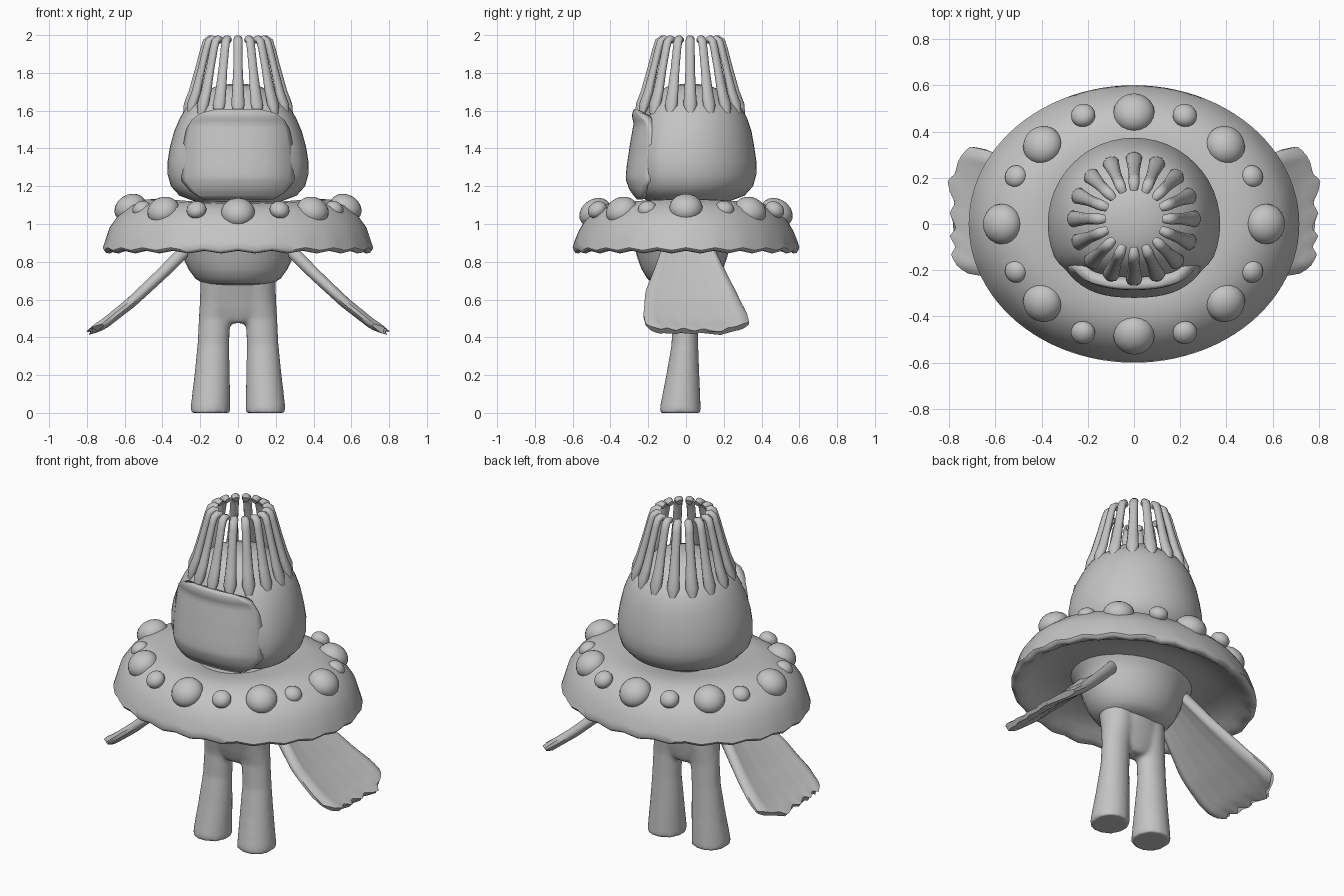
import bpy, bmesh, math
from mathutils import Vector, Matrix

if "Cube" in bpy.data.objects:
    bpy.data.objects.remove(bpy.data.objects["Cube"])

grey = bpy.data.materials.new("plain grey")
grey.diffuse_color = (0.55, 0.55, 0.55, 1)
grey.use_nodes = True
grey.node_tree.nodes["Principled BSDF"].inputs["Base Color"].default_value = grey.diffuse_color


def finish(name, bm, angle=50):
    bmesh.ops.recalc_face_normals(bm, faces=bm.faces)
    me = bpy.data.meshes.new(name)
    bm.to_mesh(me)
    bm.free()
    ob = bpy.data.objects.new(name, me)
    bpy.context.collection.objects.link(ob)
    me.materials.append(grey)
    bpy.ops.object.select_all(action='DESELECT')
    ob.select_set(True)
    bpy.context.view_layer.objects.active = ob
    bpy.ops.object.shade_smooth_by_angle(angle=math.radians(angle))
    return ob


def skin_rings(bm, rings, closed=False):
    """Join rings of points with quads; cap the ends unless closed."""
    vr = [[bm.verts.new(p) for p in r] for r in rings]
    n = len(vr[0])
    pairs = list(zip(vr, vr[1:])) + ([(vr[-1], vr[0])] if closed else [])
    for a, b in pairs:
        for i in range(n):
            bm.faces.new((a[i], a[(i + 1) % n], b[(i + 1) % n], b[i]))
    if not closed:
        bm.faces.new(vr[0])
        bm.faces.new(vr[-1])


def ellipse(cx, cy, z, rx, ry, n=32):
    return [Vector((cx + rx * math.cos(2 * math.pi * i / n),
                    cy + ry * math.sin(2 * math.pi * i / n), z)) for i in range(n)]


def lerp_table(t, table):
    for (a, va), (b, vb) in zip(table, table[1:]):
        if t <= b:
            return va + (vb - va) * max(0, (t - a) / (b - a))
    return table[-1][1]


# Head: round bell with a flattened front
bm = bmesh.new()
profile = [(.20, 1.09), (.23, 1.12), (.31, 1.15), (.355, 1.20), (.372, 1.26), (.373, 1.33),
           (.36, 1.41), (.338, 1.49), (.308, 1.56), (.272, 1.62), (.225, 1.66),
           (.17, 1.705), (.10, 1.735), (.03, 1.742)]
rings = []
for r, z in profile:
    ring = ellipse(0, .02 * min(1, max(0, (z - 1.4) / .2)), z, r, r, 48)
    for p in ring:
        if p.y < -.15:
            p.y = -.15 + (p.y + .15) * .62
    rings.append(ring)
skin_rings(bm, rings)
finish("head", bm)

# Face mask: curved plate with an overhanging brow, flush at the cheeks
bm = bmesh.new()
N = 24
half_width = [(1.13, .19), (1.17, .25), (1.23, .30), (1.32, .30), (1.42, .29), (1.50, .275),
              (1.555, .245), (1.59, .19), (1.61, .11)]
front_y = [(1.13, -.26), (1.18, -.30), (1.24, -.32), (1.30, -.315), (1.42, -.297), (1.53, -.278),
           (1.58, -.288), (1.61, -.275)]
grid = []
for j in range(N + 1):
    z = 1.13 + .48 * j / N
    row = []
    for i in range(N + 1):
        u = i / N * 2 - 1
        x = u * lerp_table(z, half_width)
        y = lerp_table(z, front_y) + .55 * x * x + 9.5 * x ** 4
        row.append(bm.verts.new((x, y, z)))
    grid.append(row)
for j in range(N):
    for i in range(N):
        bm.faces.new((grid[j][i], grid[j][i + 1], grid[j + 1][i + 1], grid[j + 1][i]))
mask = finish("face_mask", bm)
mod = mask.modifiers.new("thickness", 'SOLIDIFY')
mod.thickness = .05
mod.offset = -1 if mask.data.polygons[0].normal.y < 0 else 1

# Crown: ring of prongs bending inward at the top
bm = bmesh.new()
path = [(.278, 1.58, .020, .014), (.264, 1.63, .036, .025), (.239, 1.70, .031, .023),
        (.209, 1.82, .025, .019), (.181, 1.93, .024, .018), (.168, 1.968, .024, .019),
        (.150, 1.981, .023, .019), (.128, 1.972, .018, .018)]
for k in range(16):
    a = math.pi * 2 * k / 16
    out, side = Vector((math.cos(a), math.sin(a), 0)), Vector((-math.sin(a), math.cos(a), 0))
    rings = []
    for i, (r, z, w, d) in enumerate(path):
        p, q = path[max(i - 1, 0)], path[min(i + 1, len(path) - 1)]
        along = (out * (q[0] - p[0]) + Vector((0, 0, q[1] - p[1]))).normalized()
        depth = along.cross(side)
        c = out * r + Vector((0, .022, z))
        rings.append([c + side * w * math.cos(t * math.pi / 5) + depth * d * math.sin(t * math.pi / 5)
                      for t in range(10)])
    skin_rings(bm, rings)
finish("crown_prongs", bm)

# Collar: thick oval brim, slightly higher at the sides, with a wavy lower lip
bm = bmesh.new()
section = [(.30, 1.085), (.42, 1.10), (.55, 1.112), (.68, 1.108), (.80, 1.075), (.89, 1.02),
           (.95, .96), (.985, .90), (1.0, .868), (.985, .854), (.955, .851), (.91, .865),
           (.85, .895), (.77, .925), (.66, .945), (.55, .948), (.42, .935), (.30, .92)]
rings = []
for f, z in section:
    ring = ellipse(0, 0, z, .715 * f, .6 * f, 96)
    for i, p in enumerate(ring):
        a = 2 * math.pi * i / 96
        if z > .95:
            p.z += .022 * math.cos(a) ** 2
        if f > .94 and z < .91:
            p.z += .007 * math.cos(24 * a)
    rings.append(ring)
skin_rings(bm, rings, closed=True)
finish("collar", bm)

# Beads: alternating large and small flattened balls seated on the slope
beads = [(.57, 0, 1.085, .088), (.395, .34, 1.07, .087), (0, .48, 1.06, .09),
         (.51, .205, 1.08, .05), (.22, .47, 1.075, .053)]
bm = bmesh.new()
for x, y, z, r in beads:
    for sx in ((1, -1) if x else (1,)):
        for sy in ((1, -1) if y else (1,)):
            normal = Vector((sx * x * .9, sy * y * 1.25, .9))
            tilt = normal.to_track_quat('Z', 'Y').to_matrix().to_4x4()
            bmesh.ops.create_uvsphere(bm, u_segments=20, v_segments=12, radius=r,
                                      matrix=Matrix.Translation((sx * x, sy * y, z)) @ tilt
                                      @ Matrix.Diagonal((1, 1, .8, 1)))
finish("collar_beads", bm)

# Body: rounded bowl flaring into the underside of the collar
bm = bmesh.new()
skin_rings(bm, [ellipse(0, -.02, z, rx, ry) for z, rx, ry in
                [(.675, .12, .09), (.683, .18, .145), (.71, .225, .185), (.76, .262, .215),
                 (.82, .29, .237), (.87, .305, .25), (.91, .325, .265), (.945, .36, .29),
                 (1.0, .3, .24), (1.12, .22, .2)]])
finish("body", bm)

# Legs: two flared columns fused to the hips
bm = bmesh.new()
for s in (1, -1):
    skin_rings(bm, [ellipse(s * cx, cy, z, rx, ry, 24) for z, cx, cy, rx, ry in
                    [(0, .146, -.03, .106, .11), (.03, .146, -.03, .105, .108),
                     (.2, .137, -.017, .094, .088), (.36, .131, -.006, .084, .071),
                     (.5, .124, -.005, .084, .069), (.6, .112, -.01, .09, .085),
                     (.72, .105, -.02, .095, .105)]])
skin_rings(bm, [ellipse(0, cy, z, rx, ry) for z, cy, rx, ry in
                [(.475, -.005, .07, .045), (.5, -.005, .13, .06), (.55, -.008, .185, .075),
                 (.62, -.012, .2, .092), (.72, -.02, .2, .115)]])
legs = finish("legs", bm)
mod = legs.modifiers.new("fuse", 'REMESH')
mod.mode = 'VOXEL'
mod.voxel_size = .012
mod.use_smooth_shade = True
mod = legs.modifiers.new("soften", 'SMOOTH')
mod.factor = .5
mod.iterations = 5

# Arms: fins with thick rims, widening to a scalloped end
edge = [(0, .86), (.04, .93), (.13, .985), (.19, .945), (.27, 1.0), (.34, .945), (.45, 1.0),
        (.54, .955), (.62, 1.0), (.70, 1.02), (.77, .95), (.86, .93), (.93, .89), (1, .84)]
run_x = [(0, .25), (.3, .405), (.6, .565), (.85, .71), (1, .79), (1.05, .81)]
run_z = [(0, .89), (.3, .735), (.6, .585), (.85, .47), (1, .425), (1.05, .415)]
low_y = [(0, -.12), (.25, -.165), (.5, -.215), (.75, -.225), (1, -.20)]
high_y = [(0, .14), (.25, .20), (.5, .265), (.75, .325), (1, .35)]
half_thick = [(0, .010), (.03, .024), (.08, .032), (.15, .027), (.3, .021), (.5, .019)]
U, V = 16, 40
for name, s in (("right_arm", 1), ("left_arm", -1)):
    bm = bmesh.new()
    rings = []
    for i in range(U + 1):
        top, under = [], []
        for j in range(V + 1):
            v = j / V
            t = i / U * lerp_table(v, edge)
            lo, hi = lerp_table(t, low_y), lerp_table(t, high_y)
            c = Vector((s * lerp_table(t, run_x), lo + (hi - lo) * v, lerp_table(t, run_z)))
            h = lerp_table(min(v, 1 - v), half_thick) * (1.1 - .3 * t) * (.7 if i == U else 1)
            n = Vector((s * .68, 0, .73)) * h
            top.append(c + n)
            under.append(c - n)
        rings.append(top + under[::-1])
    skin_rings(bm, rings)
    finish(name, bm)
